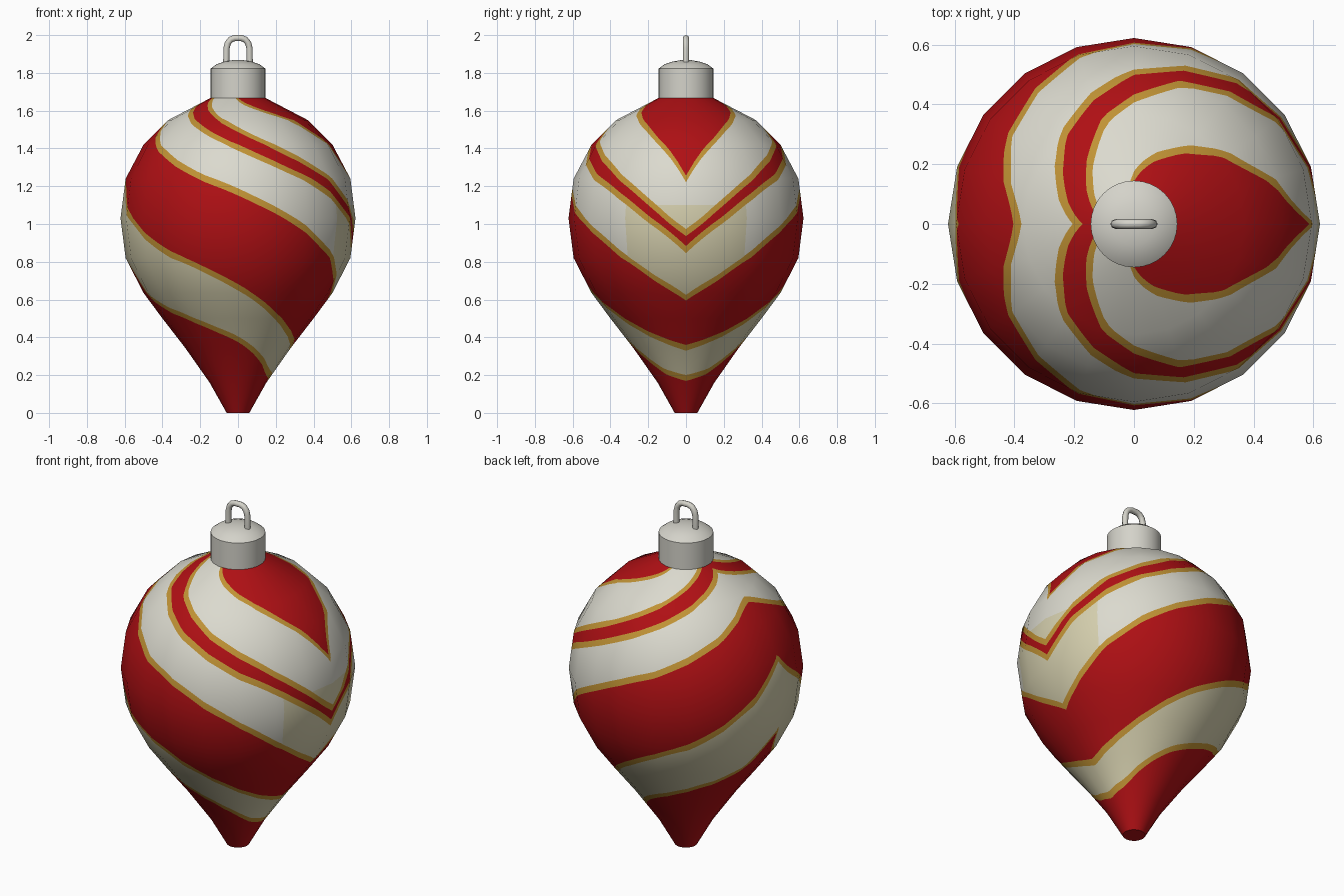
import bpy, bmesh, math
from mathutils import Vector

if "Cube" in bpy.data.objects:
    bpy.data.objects.remove(bpy.data.objects["Cube"])


def material(name, rgb):
    m = bpy.data.materials.new(name)
    m.diffuse_color = (*rgb, 1)
    m.use_nodes = True
    m.node_tree.nodes["Principled BSDF"].inputs["Base Color"].default_value = m.diffuse_color
    return m


red = material("red", (0.43, 0.005, 0.007))
gold = material("gold", (0.53, 0.29, 0.035))
white = material("warm white", (0.71, 0.70, 0.62))
cream = material("pale cream", (0.66, 0.62, 0.42))
silver = material("silver", (0.66, 0.65, 0.59))


def add_object(name, data, mats):
    ob = bpy.data.objects.new(name, data)
    bpy.context.collection.objects.link(ob)
    for m in mats:
        data.materials.append(m)
    return ob


def lathe(bm, profile, sides, cuts=1):
    """Revolve (r, z) points; every flat side is divided into `cuts` columns."""
    rings = []
    for r, z in profile:
        pts = [Vector((r * math.cos(2 * math.pi * i / sides),
                       r * math.sin(2 * math.pi * i / sides), z)) for i in range(sides)]
        rings.append([bm.verts.new(pts[i].lerp(pts[(i + 1) % sides], k / cuts))
                      for i in range(sides) for k in range(cuts)])
    n = sides * cuts
    for a, b in zip(rings, rings[1:]):
        for i in range(n):
            j = (i + 1) % n
            bm.faces.new((a[i], a[j], b[j], b[i]))
    return rings


# ---- body profile, with arc length so stripe widths stay even ----
PROFILE = [(0.06, 0), (0.15, 0.16), (0.28, 0.345), (0.40, 0.50), (0.50, 0.635), (0.595, 0.82),
           (0.622, 1.03), (0.595, 1.24), (0.50, 1.42), (0.37, 1.55), (0.14, 1.67), (0.08, 1.70)]
ARC = [0]
for p, q in zip(PROFILE, PROFILE[1:]):
    ARC.append(ARC[-1] + math.dist(p, q))
SEGN = [Vector((q[1] - p[1], p[0] - q[0])).normalized() for p, q in zip(PROFILE, PROFILE[1:])]
PROFN = [SEGN[0]] + [(a + b).normalized() for a, b in zip(SEGN, SEGN[1:])] + [SEGN[-1]]


def locate(z):
    i = 0
    while i < len(PROFILE) - 2 and z > PROFILE[i + 1][1]:
        i += 1
    z0, z1 = PROFILE[i][1], PROFILE[i + 1][1]
    return i, (z - z0) / (z1 - z0)


def arc(z):
    i, t = locate(z)
    return ARC[i] + (ARC[i + 1] - ARC[i]) * t


# ---- gold line heights against angle from +x, mirrored front to back ----
ANGLES = [0, 7, 18, 38, 60, 90, 112, 135, 157, 172, 180]
LINES = [
    [.185, .19, .20, .225, .29, .39, .45, .515, .58, .68, .82],
    [.345, .355, .375, .425, .51, .665, .775, .88, 1.03, 1.15, 1.24],
    [.61, .65, .715, .86, 1.01, 1.17, 1.26, 1.36, 1.455, 1.51, 1.53],
    [.865, .93, 1.02, 1.165, 1.275, 1.405, 1.485, 1.56, 1.605, 1.63, 1.645],
    [.955, 1.01, 1.11, 1.26, 1.375, 1.50, 1.575, 1.632, 1.67, 1.69, 1.695],
    [1.24, 1.345, 1.44, 1.54, 1.595, 1.66, 1.74, 1.80, 1.85, 1.88, 1.90]]
HALF = 0.019


def curve_height(line, a):
    """Smooth cubic interpolation of a line's height."""
    def slope(i):
        lo, hi = max(i - 1, 0), min(i + 1, len(ANGLES) - 1)
        return (line[hi] - line[lo]) / (ANGLES[hi] - ANGLES[lo])
    i = 0
    while i < len(ANGLES) - 2 and a > ANGLES[i + 1]:
        i += 1
    h = ANGLES[i + 1] - ANGLES[i]
    t = (a - ANGLES[i]) / h
    return ((2*t**3 - 3*t*t + 1) * line[i] + (t**3 - 2*t*t + t) * h * slope(i)
            + (3*t*t - 2*t**3) * line[i + 1] + (t**3 - t*t) * h * slope(i + 1))


def angle(co):
    return math.degrees(math.atan2(abs(co.y), co.x))


def offset(co, line):
    return arc(co.z) - arc(curve_height(line, angle(co)))


# ---- body: 20-sided lathe, cut along both edges of every gold line ----
rows = []
for p, q in zip(PROFILE, PROFILE[1:]):
    rows += [(p[0] + (q[0] - p[0]) * k / 3, p[1] + (q[1] - p[1]) * k / 3) for k in range(3)]
rows.append(PROFILE[-1])
bm = bmesh.new()
rings = lathe(bm, rows, 20, 4)
for line in LINES:
    for side in (-HALF, HALF):
        val = {v: offset(v.co, line) - side for v in bm.verts}
        new = []
        for e in list(bm.edges):
            a, b = e.verts
            if val[a] * val[b] < 0:
                new.append(bmesh.utils.edge_split(e, a, val[a] / (val[a] - val[b]))[1])
        if new:
            bmesh.ops.connect_verts(bm, verts=new)

# stripe colours: red and white alternate between gold lines
for f in bm.faces:
    c = f.calc_center_median()
    d = [offset(c, line) for line in LINES]
    band = sum(x > 0 for x in d)
    if min(abs(x) for x in d) < HALF:
        f.material_index = 1
    elif band % 2 == 0:
        f.material_index = 0
    else:
        f.material_index = 3 if band == 1 or (angle(c) < 30 and c.z < 1.1) else 2
# flat tip underneath
tip = bm.faces.new([bm.verts.new((0.06 * math.cos(-i * math.pi / 10),
                                  0.06 * math.sin(-i * math.pi / 10), 0)) for i in range(20)])
me = bpy.data.meshes.new("ornament_body")
bm.to_mesh(me)
bm.free()
add_object("ornament_body", me, [red, gold, white, cream])

# smooth normals following the lathe, except on the flat tip
me.shade_smooth()
normals = [None] * len(me.loops)
for poly in me.polygons:
    for li in poly.loop_indices:
        co = me.vertices[me.loops[li].vertex_index].co
        i, t = locate(co.z)
        n = PROFN[i].lerp(PROFN[i + 1], t)
        h = math.atan2(co.y, co.x)
        normals[li] = (Vector((0, 0, -1)) if poly.normal.z < -0.99 else
                       Vector((n.x * math.cos(h), n.x * math.sin(h), n.y)).normalized())
me.normals_split_custom_set(normals)

# ---- metal cap with a low dome ----
bm = bmesh.new()
rings = lathe(bm, [(0.145, 1.665), (0.145, 1.822), (0.115, 1.845), (0.07, 1.86), (0.03, 1.867)], 32)
bm.faces.new(rings[-1])
bm.faces.new(rings[0][::-1])
me = bpy.data.meshes.new("cap")
bm.to_mesh(me)
bm.free()
cap = add_object("cap", me, [silver])
bpy.context.view_layer.objects.active = cap
cap.select_set(True)
bpy.ops.object.shade_smooth_by_angle(angle=math.radians(32))

# ---- hanging loop ----
half = [(0.062, 1.84), (0.061, 1.93), (0.054, 1.958), (0.038, 1.977), (0.018, 1.984)]
path = half + [(-x, z) for x, z in reversed(half)]
cu = bpy.data.curves.new("hanging_loop", 'CURVE')
cu.dimensions = '3D'
cu.bevel_depth = 0.0165
cu.bevel_resolution = 2
cu.use_fill_caps = True
sp = cu.splines.new('POLY')
sp.points.add(len(path) - 1)
for pt, (x, z) in zip(sp.points, path):
    pt.co = (x, 0, z, 1)
sp.use_smooth = True
add_object("hanging_loop", cu, [silver])
